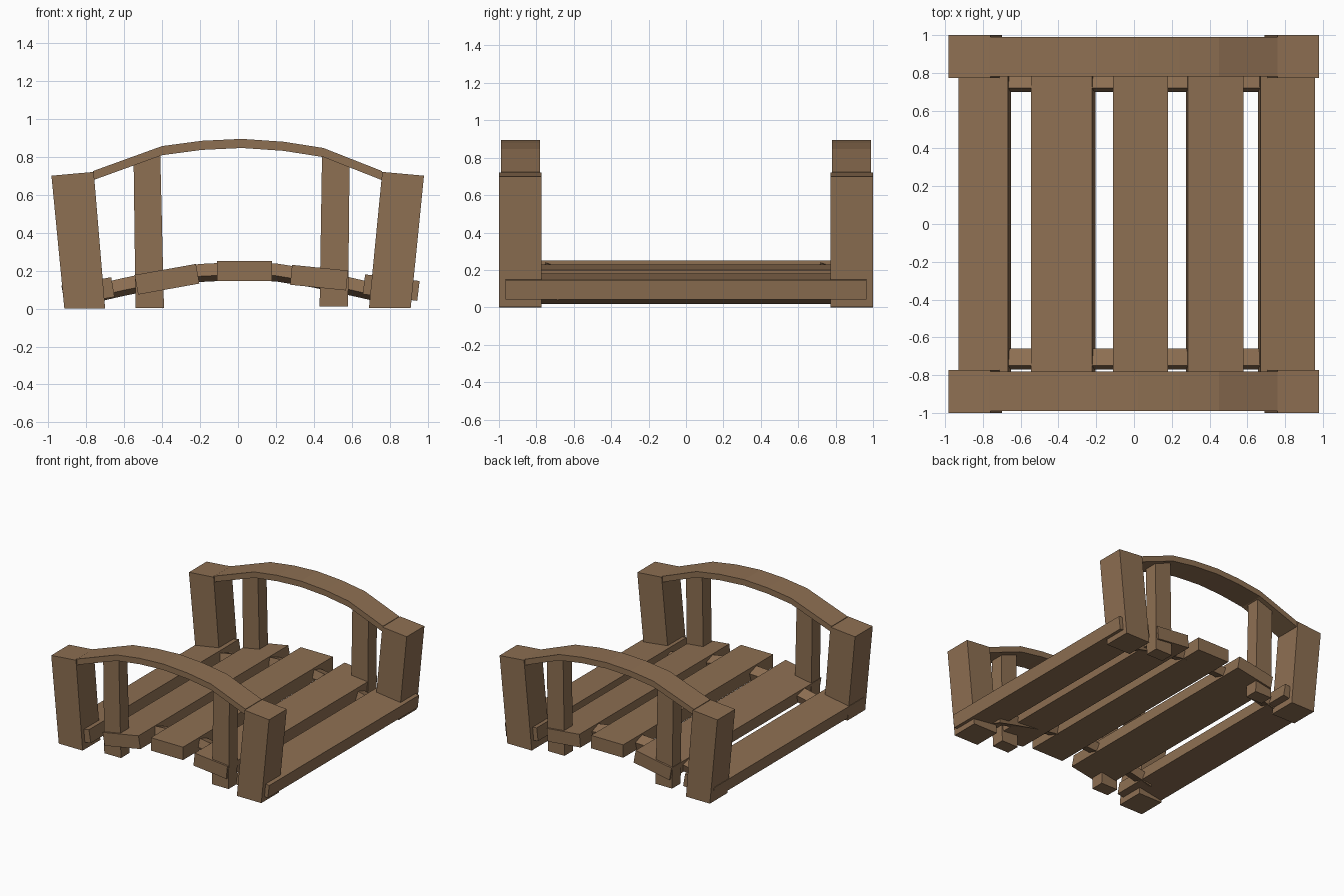
import bpy, bmesh, math

if "Cube" in bpy.data.objects:
    bpy.data.objects.remove(bpy.data.objects["Cube"])

wood = bpy.data.materials.new("wood")
wood.diffuse_color = (0.27, 0.16, 0.085, 1)
wood.use_nodes = True
wood.node_tree.nodes["Principled BSDF"].inputs["Base Color"].default_value = wood.diffuse_color


def loft(name, rings):
    """Skin a list of equal-length closed rings and cap both ends."""
    bm = bmesh.new()
    vs = [[bm.verts.new(p) for p in r] for r in rings]
    n = len(rings[0])
    for a, b in zip(vs, vs[1:]):
        for i in range(n):
            j = (i + 1) % n
            bm.faces.new((a[i], a[j], b[j], b[i]))
    bm.faces.new(vs[0])
    bm.faces.new(vs[-1])
    bmesh.ops.recalc_face_normals(bm, faces=bm.faces)
    me = bpy.data.meshes.new(name)
    bm.to_mesh(me)
    bm.free()
    me.materials.append(wood)
    ob = bpy.data.objects.new(name, me)
    bpy.context.collection.objects.link(ob)
    return ob


def prism(name, quad, y0, y1):
    """Extrude an x-z outline along y."""
    return loft(name, [[(x, y, z) for x, z in quad] for y in (y0, y1)])


# Tilted deck planks, given by the two top edges (x, z)
planks = [((-0.93, 0.12), (-0.668, 0.165)), ((-0.545, 0.177), (-0.222, 0.235)),
          ((-0.11, 0.25), (0.18, 0.25)), ((0.285, 0.23), (0.58, 0.2)),
          ((0.67, 0.18), (0.957, 0.145))]
for k, (a, b) in enumerate(planks):
    ang = math.atan2(b[1] - a[1], b[0] - a[0])
    dx, dz = 0.105 * math.sin(ang), -0.105 * math.cos(ang)
    prism(f"plank_{k + 1}", [a, b, (b[0] + dx, b[1] + dz), (a[0] + dx, a[1] + dz)],
          -0.965, 0.965)

# Posts and handrails at both sides of the bridge
posts = {
    "outer_post_left": [(-0.915, 0), (-0.7, 0), (-0.76, 0.72), (-0.983, 0.7)],
    "outer_post_right": [(0.69, 0.003), (0.91, 0.003), (0.98, 0.7), (0.76, 0.72)],
    "inner_post_left": [(-0.54, 0.003), (-0.39, 0.003), (-0.41, 0.83), (-0.55, 0.775)],
    "inner_post_right": [(0.43, 0.01), (0.58, 0.01), (0.588, 0.77), (0.443, 0.825)],
}
rail = [(-0.765, 0.7), (-0.4, 0.832), (-0.19, 0.86), (0.02, 0.87),
        (0.24, 0.855), (0.45, 0.822), (0.76, 0.7)]
for side, s in (("front", -1), ("back", 1)):
    for name, quad in posts.items():
        y0, y1 = (0.772, 1.0) if "outer" in name else (0.84, 0.95)
        prism(f"{side}_{name}", quad, s * y0, s * y1)
    loft(f"{side}_handrail",
         [[(x, s * 0.78, z - 0.024), (x, s * 0.99, z - 0.024),
           (x, s * 0.99, z + 0.024), (x, s * 0.78, z + 0.024)] for x, z in rail])

# Arched, slightly rolled beams running under the planks
arch = [(-0.74, 0.13), (-0.6, 0.162), (-0.4, 0.203), (-0.2, 0.235), (0, 0.245),
        (0.2, 0.238), (0.4, 0.205), (0.6, 0.162), (0.74, 0.13)]
section = [(-0.02, -0.065), (0, 0), (0.09, -0.03), (0.07, -0.095)]
for side, y in (("front", -0.75), ("back", 0.72)):
    loft(f"{side}_cross_beam",
         [[(x, y + sy, z + sz) for sy, sz in section] for x, z in arch])
